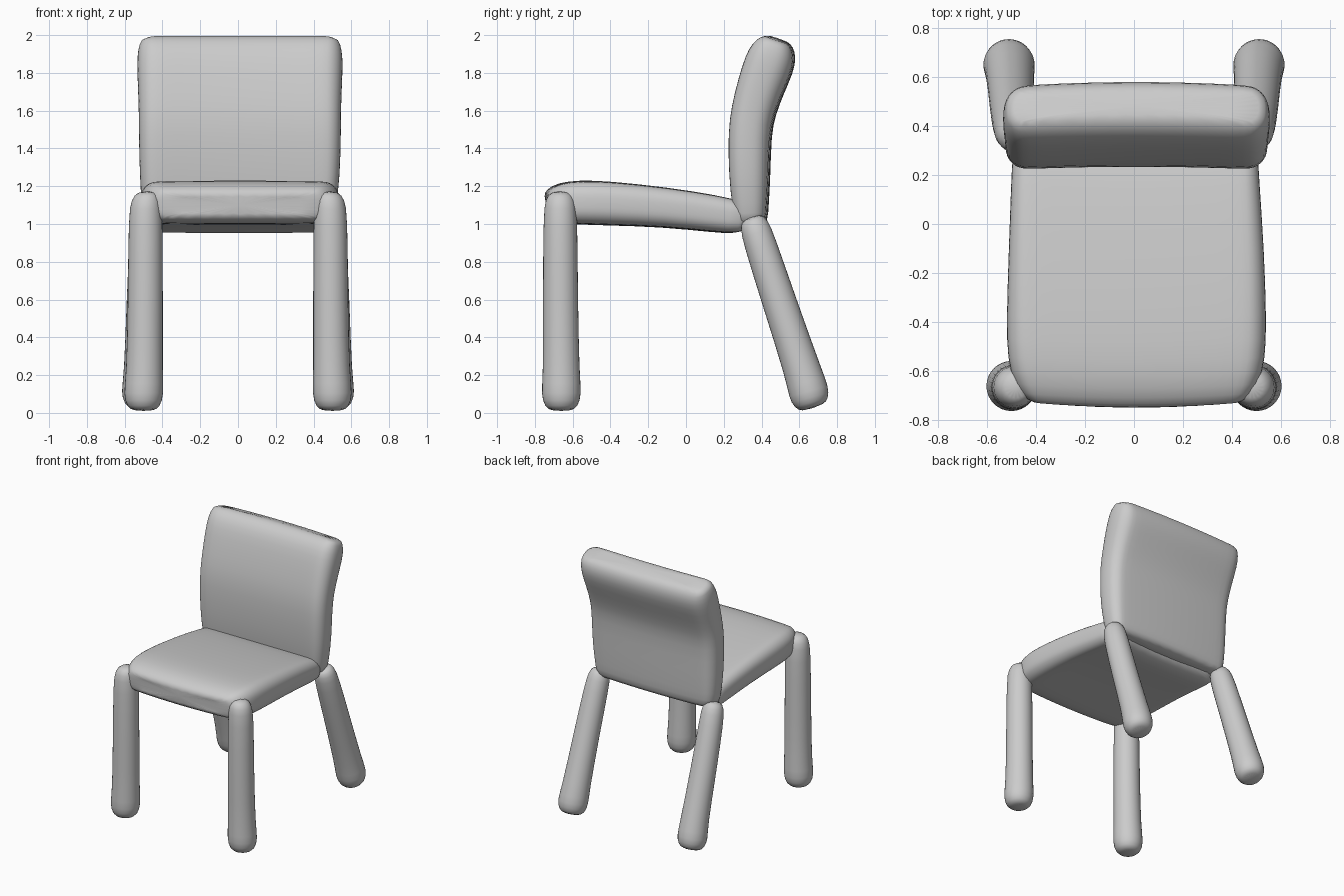
import bpy, bmesh, math
from mathutils import Vector


def section(w, t, r, bow, puff, arc, flat):
    """Rounded-rectangle outline as (x, normal offset, y bow)."""
    pts = []
    for k, (sx, sn) in enumerate([(1, 1), (-1, 1), (-1, -1), (1, -1)]):
        for i in range(arc + 1):
            a = math.pi / 2 * (k + i / arc)
            pts.append(((w - r) * sx + r * math.cos(a), (t - r) * sn + r * math.sin(a)))
        if flat and k in (0, 2):
            x0, n0 = pts[-1]
            for i in range(1, flat):
                pts.append((x0 * (1 - 2 * i / flat), n0))
    out = []
    for x, n in pts:
        u = 1 - (x / w) ** 2
        out.append((x, n * (1 + puff * u), bow * u))
    return out


def loft(name, path, bow=0.0, puff=0.0, corner=1.0, arc=4, flat=0):
    """Skin rings (x, y, z, half width, half thickness) along a path."""
    bm = bmesh.new()
    rings = []
    cs = [Vector(p[:3]) for p in path]
    for i, (x, y, z, w, t) in enumerate(path):
        d = cs[min(i + 1, len(cs) - 1)] - cs[max(i - 1, 0)]
        n = Vector((0, -d.z, d.y)).normalized()
        r = min(w, t) * corner
        rings.append([bm.verts.new(cs[i] + Vector((sx, b, 0)) + n * sn)
                      for sx, sn, b in section(w, t, r, bow, puff, arc, flat)])
    for a, b in zip(rings, rings[1:]):
        for i in range(len(a)):
            j = (i + 1) % len(a)
            bm.faces.new((a[i], a[j], b[j], b[i]))
    bm.faces.new(rings[0])
    bm.faces.new(rings[-1])
    bmesh.ops.remove_doubles(bm, verts=bm.verts, dist=1e-4)
    bmesh.ops.recalc_face_normals(bm, faces=bm.faces)
    me = bpy.data.meshes.new(name)
    bm.to_mesh(me)
    bm.free()
    for p in me.polygons:
        p.use_smooth = True
    ob = bpy.data.objects.new(name, me)
    bpy.context.collection.objects.link(ob)
    sub = ob.modifiers.new("smooth", 'SUBSURF')
    sub.levels = sub.render_levels = 1
    return ob


# Seat cushion: thick rounded front, slopes down to the back
loft("seat", [
    (0.01, -0.735, 1.10, 0.41, 0.045), (0.01, -0.715, 1.10, 0.45, 0.08),
    (0.01, -0.65, 1.11, 0.50, 0.105), (0.01, -0.55, 1.115, 0.525, 0.113),
    (0.01, -0.40, 1.11, 0.53, 0.113), (0.01, -0.10, 1.09, 0.52, 0.102),
    (0.005, 0.18, 1.053, 0.505, 0.095), (0.005, 0.29, 1.035, 0.50, 0.085),
    (0.005, 0.36, 1.03, 0.48, 0.05)],
    bow=-0.018, puff=0.04, corner=0.75, flat=8)

# Backrest: upright, then leaning back towards a rounded top edge
loft("backrest", [
    (0.005, 0.335, 0.985, 0.47, 0.05), (0.005, 0.335, 1.01, 0.50, 0.08),
    (0.005, 0.33, 1.10, 0.515, 0.09), (0.01, 0.325, 1.25, 0.53, 0.103),
    (0.01, 0.325, 1.48, 0.535, 0.108), (0.01, 0.345, 1.60, 0.535, 0.112),
    (0.01, 0.385, 1.73, 0.54, 0.12), (0.01, 0.43, 1.85, 0.545, 0.128),
    (0.01, 0.455, 1.92, 0.54, 0.115), (0.01, 0.47, 1.965, 0.525, 0.085),
    (0.01, 0.477, 1.985, 0.50, 0.045)],
    bow=0.016, puff=0.03, corner=0.8, flat=8)

# Legs: round, slightly swollen at the foot (x, y, z, radius)
front = [(0.50, -0.66, 0.01, 0.05), (0.50, -0.66, 0.03, 0.09), (0.50, -0.66, 0.10, 0.11),
         (0.495, -0.66, 0.20, 0.098), (0.49, -0.665, 0.60, 0.095),
         (0.49, -0.665, 1.05, 0.092), (0.485, -0.665, 1.13, 0.082), (0.48, -0.665, 1.175, 0.05)]
back = [(0.51, 0.673, 0.025, 0.06), (0.51, 0.664, 0.05, 0.095), (0.51, 0.65, 0.11, 0.112),
        (0.505, 0.625, 0.20, 0.10), (0.50, 0.49, 0.60, 0.092),
        (0.49, 0.385, 0.92, 0.087), (0.485, 0.36, 1.00, 0.078), (0.485, 0.345, 1.04, 0.05)]
for side, s in (("left", -1), ("right", 1)):
    for part, prof in (("front", front), ("back", back)):
        loft(f"{part}_leg_{side}", [(s * x, y, z, r, r) for x, y, z, r in prof])
